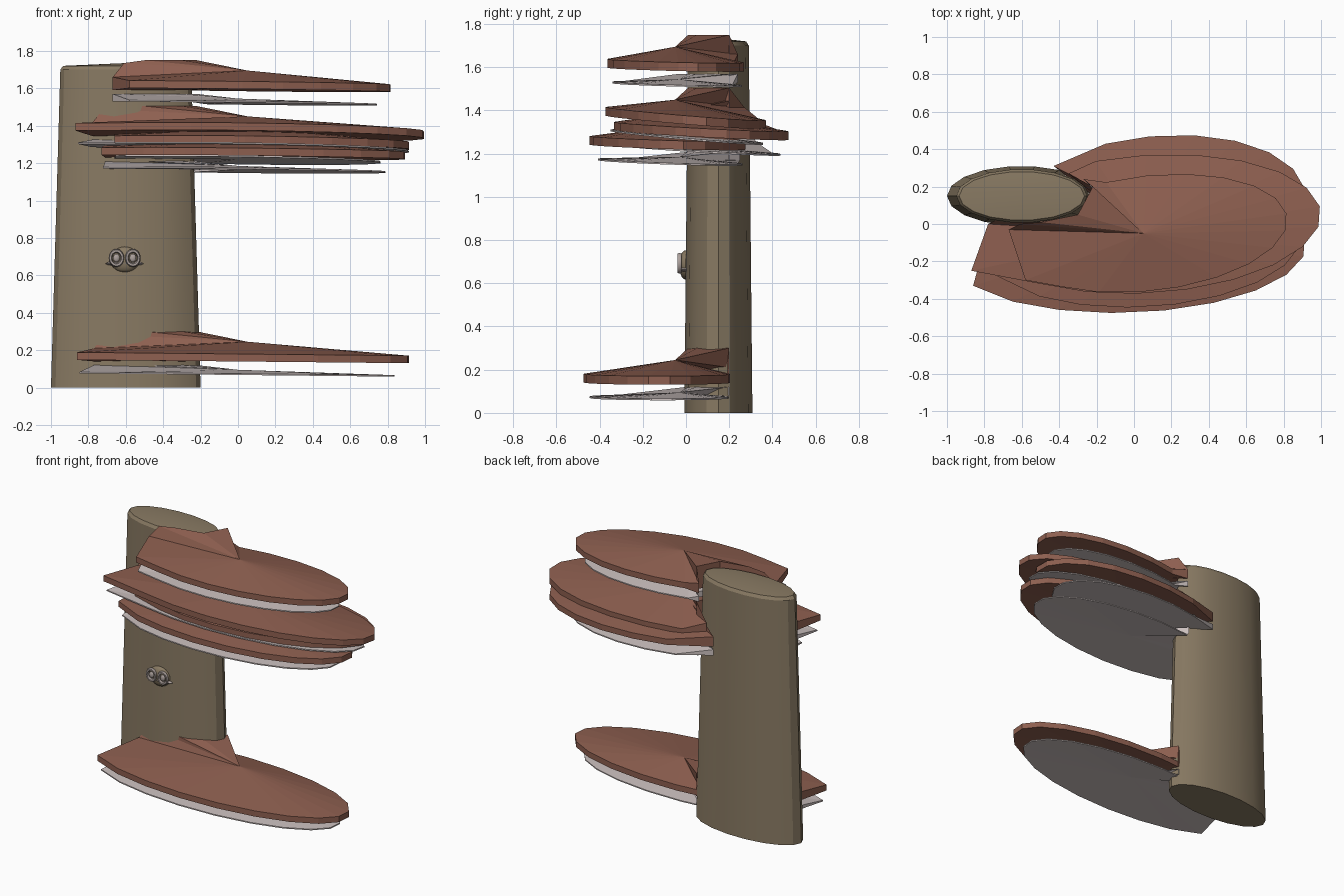
import bpy, bmesh, math
from mathutils import Vector

if "Cube" in bpy.data.objects:
    bpy.data.objects.remove(bpy.data.objects["Cube"])


def material(name, rgb):
    m = bpy.data.materials.new(name)
    m.diffuse_color = (*rgb, 1)
    m.use_nodes = True
    m.node_tree.nodes["Principled BSDF"].inputs["Base Color"].default_value = m.diffuse_color
    return m


BARK = material("bark_brown", (0.25, 0.195, 0.125))
CAP = material("cap_red_brown", (0.27, 0.115, 0.08))
GILL = material("gill_pale_grey", (0.60, 0.53, 0.52))
EYE = material("eye_grey", (0.42, 0.36, 0.34))


def make(name, bm, mat, smooth=None):
    bmesh.ops.recalc_face_normals(bm, faces=bm.faces)
    me = bpy.data.meshes.new(name)
    bm.to_mesh(me)
    bm.free()
    me.materials.append(mat)
    ob = bpy.data.objects.new(name, me)
    bpy.context.collection.objects.link(ob)
    if smooth:
        bpy.context.view_layer.objects.active = ob
        ob.select_set(True)
        bpy.ops.object.shade_smooth_by_angle(angle=math.radians(smooth))
        ob.select_set(False)
    return ob


# trunk: tapered oval column with a low domed top
def trunk():
    bm, n, rings = bmesh.new(), 18, []
    for z, a, b in ((0, .4, .16), (1.70, .35, .143), (1.72, .335, .13)):
        rings.append([bm.verts.new((-.6 + a * math.cos(t), .15 + b * math.sin(t), z))
                      for t in (2 * math.pi * i / n for i in range(n))])
    for lo, hi in zip(rings, rings[1:]):
        for i in range(n):
            j = (i + 1) % n
            bm.faces.new((lo[i], lo[j], hi[j], hi[i]))
    bm.faces.new(rings[0])
    tip = bm.verts.new((-.6, .15, 1.735))
    for i in range(n):
        bm.faces.new((rings[-1][i], rings[-1][(i + 1) % n], tip))
    make("trunk", bm, BARK, 30)


# closed slab: two fans (top and bottom) joined along the rim
def slab(name, top, bottom, top_hub, bottom_hub, mat):
    bm = bmesh.new()
    t = [bm.verts.new(p) for p in top]
    b = [bm.verts.new(p) for p in bottom]
    th, bh = bm.verts.new(top_hub), bm.verts.new(bottom_hub)
    for i in range(len(t)):
        j = (i + 1) % len(t)
        bm.faces.new((t[i], t[j], th))
        bm.faces.new((b[j], b[i], bh))
        bm.faces.new((t[j], t[i], b[i], b[j]))
    make(name, bm, mat)


# shelf: oval rim, raised collar around the trunk, pale gill plate below
def shelf(name, z, cx, cy, a, b, k, left, base, end, slope, gill_scale=.95):
    rim = [Vector((left[0], left[1], 0))]
    for i in range(15):
        t = math.radians(232 + i * (468 - 232) / 14)
        rim.append(Vector((cx + a * math.cos(t), cy + b * math.sin(t) + k * math.cos(t), 0)))
    for p in rim:
        p.z = z + slope * (p.y - cy) - .01 * (p.x - cx)
    collar = [(*end, .03), (-.22, .2, .12), (-.3, .05, .12), (-.5, .01, .12),
              (base[0] + .06, base[1] + .03, .105), (*base, .03)]
    inner = [Vector((x, y, z + h)) for x, y, h in collar]
    hub = Vector((.05, -.05, z + .065))
    low = [p - Vector((0, 0, .04)) for p in rim] + [Vector((p.x, p.y, z - .04)) for p in inner]
    slab(name + "_cap", rim + inner, low, hub, (hub.x, hub.y, z - .02), CAP)

    piv = Vector((-.6, .1, 0))

    def shrink(p, dz):
        q = piv + (p - piv) * gill_scale
        return Vector((q.x, q.y, p.z + dz))
    g_rim = [shrink(p, -.104) for p in rim]
    g_in = [Vector((p.x, p.y, z - .06)) for p in inner]
    g_low = [p - Vector((0, 0, .008)) for p in g_rim] + [Vector((p.x, p.y, z - .1)) for p in inner]
    slab(name + "_gills", g_rim + g_in, g_low,
         (.0, -.03, z - .085), (.0, -.03, z - .105), GILL)


trunk()
shelf("bottom_shelf", .18, -.05, -.135, .97, .34, .02, (-.86, -.33), (-.77, 0), (-.24, .20), 0)
shelf("lower_shelf", 1.27, .03, -.085, .87, .36, .03, (-.73, -.28), (-.71, .02), (-.27, .25), -.03, .93)
shelf("back_shelf", 1.325, .10, .07, .82, .40, .07, (-.66, -.2), (-.66, .02), (-.43, .31), -.05, .9)
shelf("upper_shelf", 1.385, .08, .0, .92, .37, .05, (-.87, -.25), (-.78, 0), (-.35, .27), -.08)
shelf("top_shelf", 1.63, .08, -.05, .74, .31, .07, (-.58, -.3), (-.67, -.03), (-.27, .24), -.02)

# face: round knot with two ringed eyes and a thin pointed lid
bm = bmesh.new()
bmesh.ops.create_uvsphere(bm, u_segments=16, v_segments=10, radius=1)
for v in bm.verts:
    v.co = (-.605 + v.co.x * .08, -.002 + v.co.y * .03, .685 + v.co.z * .068)
make("face_knot", bm, BARK, 40)


def ring(name, x, z, r, tube, y):
    bm, n, m = bmesh.new(), 16, 6
    vs = [[bm.verts.new((x + (r + tube * math.cos(u)) * math.cos(t) * .85, y + tube * math.sin(u),
                         z + (r + tube * math.cos(u)) * math.sin(t)))
           for u in (2 * math.pi * j / m for j in range(m))]
          for t in (2 * math.pi * i / n for i in range(n))]
    for i in range(n):
        for j in range(m):
            i2, j2 = (i + 1) % n, (j + 1) % m
            bm.faces.new((vs[i][j], vs[i2][j], vs[i2][j2], vs[i][j2]))
    make(name, bm, EYE, 60)


for side, x in (("left", -.65), ("right", -.562)):
    ring(side + "_eye_ring", x, .693, .038, .011, -.03)
    bm = bmesh.new()
    bmesh.ops.create_uvsphere(bm, u_segments=12, v_segments=8, radius=1)
    for v in bm.verts:
        v.co = (x + v.co.x * .018, -.03 + v.co.y * .01, .693 + v.co.z * .022)
    make(side + "_pupil", bm, EYE, 50)

bm = bmesh.new()
bmesh.ops.create_uvsphere(bm, u_segments=12, v_segments=6, radius=1)
for v in bm.verts:
    v.co = (-.607 + v.co.x * .103, -.005 + v.co.y * .026, .663 + v.co.z * .014)
make("eye_lid", bm, EYE, 50)
